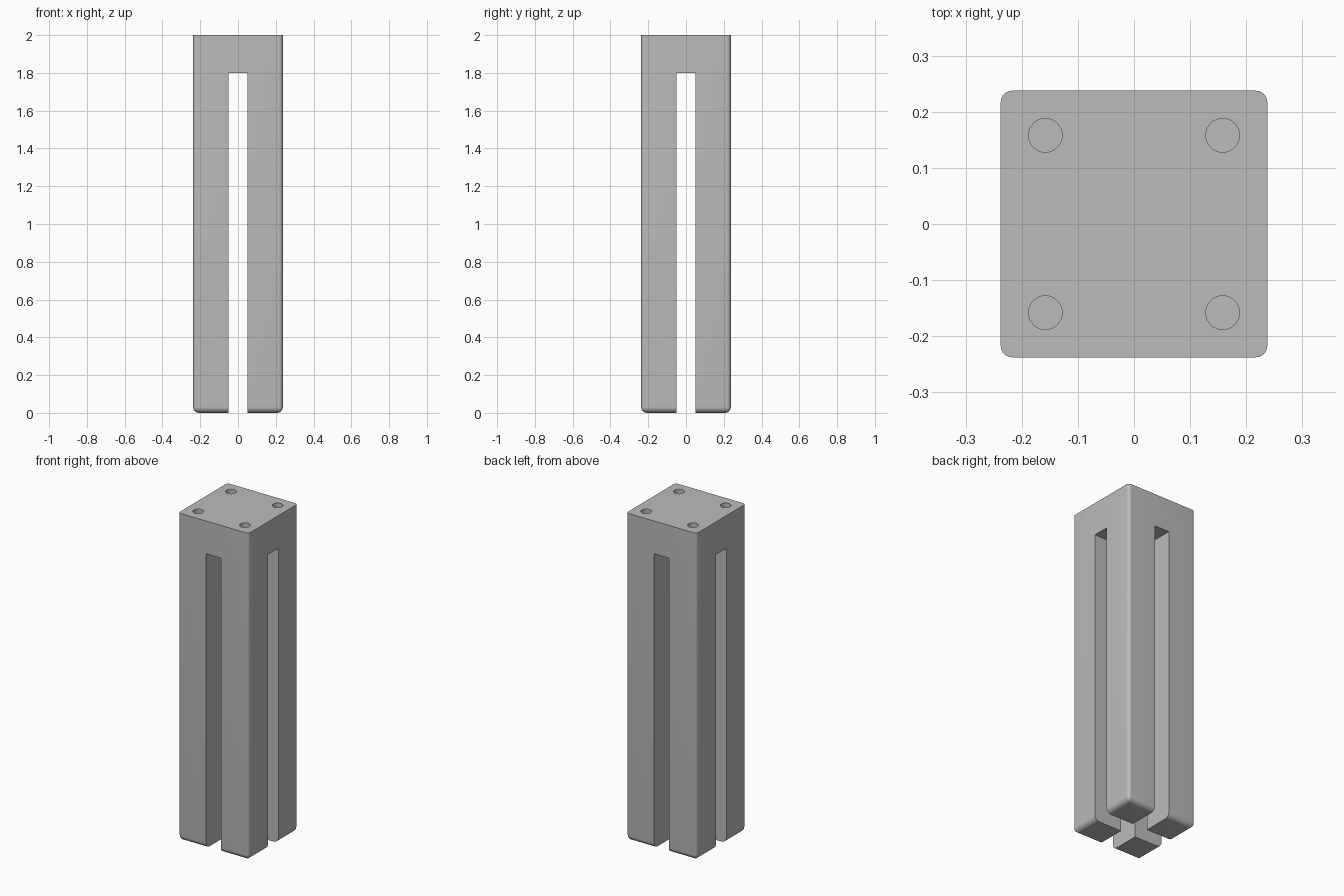
import bpy
import bmesh
from math import sin, cos, pi

HALF, HEIGHT = 0.2375, 2.0
CORNER, FOOT = 0.02, 0.032      # vertical edge and foot edge radii
SLOT, SLOT_TOP = 0.05, 1.8      # half width and top of the slots
HOLE, HOLE_POS, HOLE_DEPTH = 0.03, 0.158, 0.12
STEPS = 8

cube = bpy.data.objects.get("Cube")
if cube:
    bpy.data.objects.remove(cube, do_unlink=True)

grey = bpy.data.materials.new("plain_grey")
grey.use_nodes = True
colour = (0.5, 0.5, 0.5, 1)
grey.diffuse_color = colour
grey.node_tree.nodes["Principled BSDF"].inputs["Base Color"].default_value = colour


def rounded_square(half, radius):
    """Outline of a square with rounded corners, anticlockwise."""
    points = []
    for k, (sx, sy) in enumerate([(1, 1), (-1, 1), (-1, -1), (1, -1)]):
        for i in range(STEPS + 1):
            a = (k + i / STEPS) * pi / 2
            points.append((sx * (half - radius) + radius * cos(a),
                           sy * (half - radius) + radius * sin(a)))
    return points


def loft(name, rings):
    """Closed solid through a stack of (outline, z) rings."""
    bm = bmesh.new()
    loops = [[bm.verts.new((x, y, z)) for x, y in pts] for pts, z in rings]
    n = len(loops[0])
    for low, high in zip(loops, loops[1:]):
        for i in range(n):
            j = (i + 1) % n
            bm.faces.new((low[i], low[j], high[j], high[i]))
    bm.faces.new(loops[0][::-1])
    bm.faces.new(loops[-1])
    bmesh.ops.remove_doubles(bm, verts=bm.verts, dist=1e-5)
    bmesh.ops.recalc_face_normals(bm, faces=bm.faces)
    mesh = bpy.data.meshes.new(name)
    bm.to_mesh(mesh)
    bm.free()
    mesh.materials.append(grey)
    obj = bpy.data.objects.new(name, mesh)
    bpy.context.collection.objects.link(obj)
    return obj


# Block with rounded upright edges and a rounded foot
rings = []
for i in range(STEPS + 1):
    a = i / STEPS * pi / 2
    inset = FOOT * (1 - sin(a))
    rings.append((rounded_square(HALF - inset, max(CORNER - inset, 0)),
                  FOOT * (1 - cos(a))))
rings.append((rounded_square(HALF, CORNER), HEIGHT))
post = loft("slotted_post", rings)

# Cross-shaped cutter that splits the block into four legs
s, far = SLOT, 0.5
cross = []
for c, d in [(1, 0), (0, 1), (-1, 0), (0, -1)]:
    for u, v in [(far, -s), (far, s), (s, s)]:
        cross.append((u * c - v * d, u * d + v * c))
cutters = [loft("slot_cutter", [(cross, -0.2), (cross, SLOT_TOP)])]

# Blind fixing holes in the top
for sx in (-1, 1):
    for sy in (-1, 1):
        circle = [(sx * HOLE_POS + HOLE * cos(i * pi / 16),
                   sy * HOLE_POS + HOLE * sin(i * pi / 16)) for i in range(32)]
        cutters.append(loft("hole_cutter", [(circle, HEIGHT - HOLE_DEPTH),
                                            (circle, HEIGHT + 0.1)]))

bpy.ops.object.select_all(action='DESELECT')
bpy.context.view_layer.objects.active = post
post.select_set(True)
for cutter in cutters:
    cutter.hide_render = True
    cut = post.modifiers.new("cut", 'BOOLEAN')
    cut.operation = 'DIFFERENCE'
    cut.solver = 'EXACT'
    cut.object = cutter
    bpy.ops.object.modifier_apply(modifier=cut.name)
    bpy.data.objects.remove(cutter, do_unlink=True)

bpy.ops.object.shade_smooth_by_angle(angle=pi / 6)
